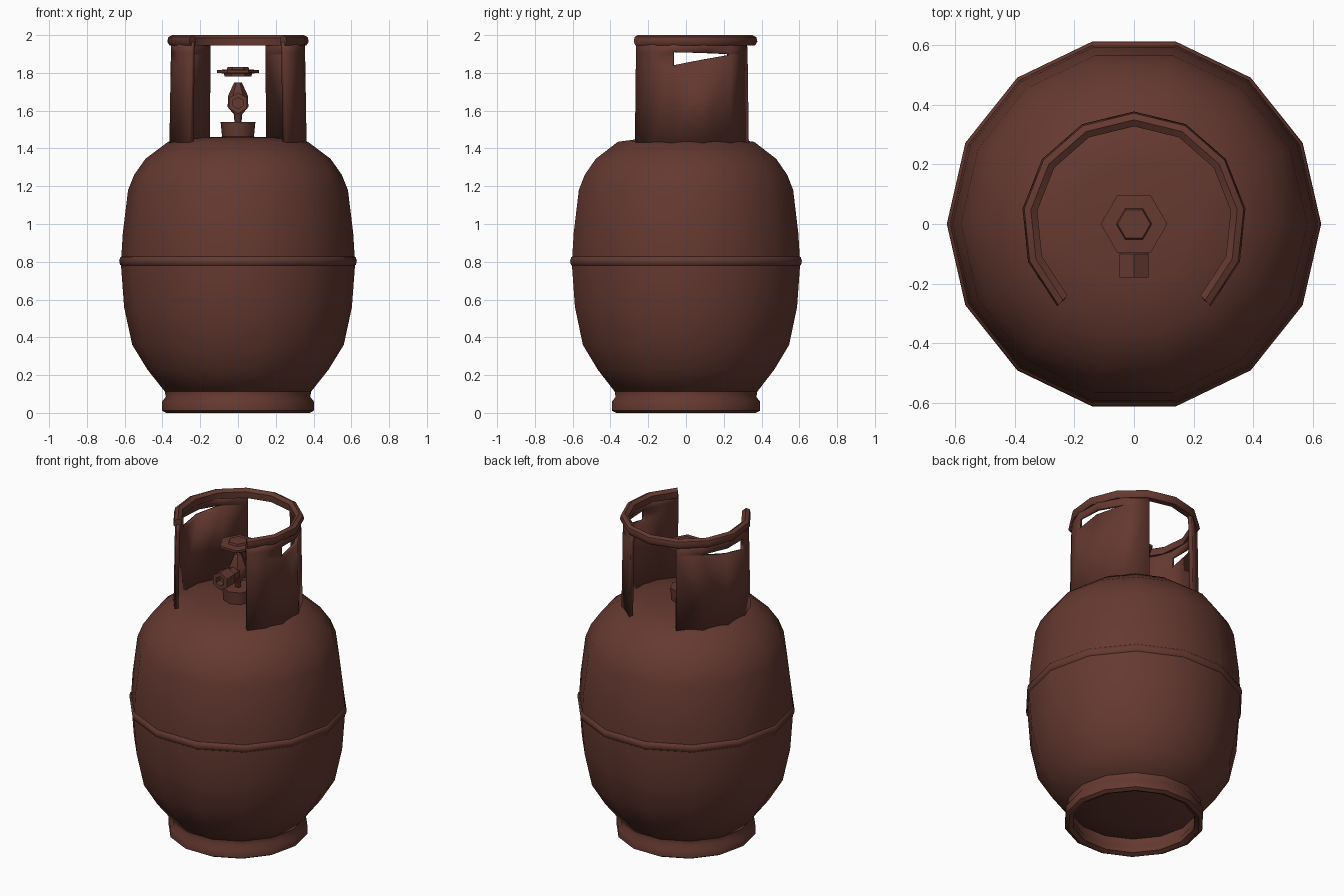
import bpy, bmesh, math
from mathutils import Matrix

if "Cube" in bpy.data.objects:
    bpy.data.objects.remove(bpy.data.objects["Cube"])

paint = bpy.data.materials.new("dark red brown paint")
paint.diffuse_color = (0.13, 0.041, 0.030, 1)
paint.use_nodes = True
paint.node_tree.nodes["Principled BSDF"].inputs["Base Color"].default_value = paint.diffuse_color


def finish(bm, name, matrix=None, angle=50):
    bmesh.ops.remove_doubles(bm, verts=bm.verts, dist=0.0005)
    bmesh.ops.recalc_face_normals(bm, faces=bm.faces)
    if matrix:
        bm.transform(matrix)
    me = bpy.data.meshes.new(name)
    bm.to_mesh(me)
    bm.free()
    me.materials.append(paint)
    ob = bpy.data.objects.new(name, me)
    bpy.context.collection.objects.link(ob)
    bpy.ops.object.select_all(action='DESELECT')
    ob.select_set(True)
    bpy.context.view_layer.objects.active = ob
    bpy.ops.object.shade_smooth_by_angle(angle=math.radians(angle))
    return ob


def lathe(name, profile, sides, start=0, sweep=360, matrix=None, angle=50):
    """Turn (radius, z) points round z; a partial sweep gets end caps."""
    bm = bmesh.new()
    rings = []
    for i in range(sides + 1):
        a = math.radians(start + sweep * i / sides)
        rings.append([bm.verts.new((r * math.cos(a), r * math.sin(a), z)) for r, z in profile])
    for p, q in zip(rings, rings[1:]):
        for j in range(len(profile) - 1):
            bm.faces.new((p[j], q[j], q[j + 1], p[j + 1]))
    if sweep < 360:
        for ring in (rings[0], rings[-1]):
            bm.faces.new(ring[:-1])
    # collapse zero-length edges on the axis
    bmesh.ops.dissolve_degenerate(bm, dist=0.0005, edges=bm.edges)
    return finish(bm, name, matrix, angle)


# tank shell
lathe("tank_body", [(0, 0.08), (0.2, 0.09), (0.385, 0.11), (0.48, 0.23), (0.56, 0.36),
                    (0.603, 0.56), (0.62, 0.79), (0.61, 0.95), (0.582, 1.18), (0.55, 1.26),
                    (0.49, 1.345), (0.37, 1.435), (0.2, 1.458), (0, 1.465)], 14)

# raised weld seam round the middle
lathe("weld_seam", [(0.612, 0.775), (0.625, 0.785), (0.629, 0.805), (0.623, 0.825), (0.608, 0.833)], 14)

# open foot ring with a rolled lower edge
lathe("foot_ring", [(0.39, 0.125), (0.382, 0.085), (0.402, 0.06), (0.402, 0.012), (0.38, 0),
                    (0.352, 0.012), (0.352, 0.045), (0.368, 0.07), (0.365, 0.11)], 14)

# collar side panels with a tapering hand slot, open at front and back
columns = [(-47, 1.87, 1.91), (-29, 1.86, 1.91), (-11, 1.84, 1.91),
           (14, 1.87, 1.906), (40, 1.895, 1.901), (64, 1.895, 1.901)]
bm = bmesh.new()
grid = []
for deg, low, high in columns:
    a = math.radians(deg)
    grid.append([bm.verts.new((r * math.cos(a), r * math.sin(a), z)) for r, z in
                 ((0.37, 1.42), (0.363, low), (0.362, high), (0.36, 1.965))])
for i, (p, q) in enumerate(zip(grid, grid[1:])):
    for j in range(3):
        if j == 1 and i in (2, 3):
            continue
        bm.faces.new((p[j], q[j], q[j + 1], p[j + 1]))
panels = finish(bm, "collar_panels")
thick = panels.modifiers.new("thickness", 'SOLIDIFY')
thick.thickness = 0.022
thick.offset = -1
mirror = panels.modifiers.new("both_sides", 'MIRROR')

# rolled handle rim joining the panels round the back
lathe("collar_rim", [(0.33, 1.945), (0.365, 1.945), (0.378, 1.965), (0.372, 1.99),
                     (0.35, 2.0), (0.328, 1.985), (0.33, 1.945)], 10, -47, 274)

# valve: boss, stem, side outlet, hand wheel
lathe("valve_boss", [(0, 1.44), (0.082, 1.44), (0.092, 1.54), (0, 1.54)], 8)
lathe("valve_stem", [(0, 1.53), (0.018, 1.53), (0.022, 1.58), (0.055, 1.62),
                     (0.052, 1.68), (0.02, 1.75), (0, 1.75)], 6)
lathe("valve_outlet", [(0, -0.02), (0.04, -0.02), (0.04, 0.09), (0.056, 0.1), (0.056, 0.18),
                       (0.03, 0.18), (0.03, 0.14), (0, 0.14)], 6,
      matrix=Matrix.Translation((0, 0, 1.64)) @ Matrix.Rotation(math.pi / 2, 4, 'X')
      @ Matrix.Rotation(math.pi / 2, 4, 'Z'))
lathe("hand_wheel", [(0, 1.785), (0.07, 1.78), (0.075, 1.797), (0.112, 1.8), (0.112, 1.815),
                     (0.06, 1.818), (0.055, 1.83), (0, 1.83)], 6)
